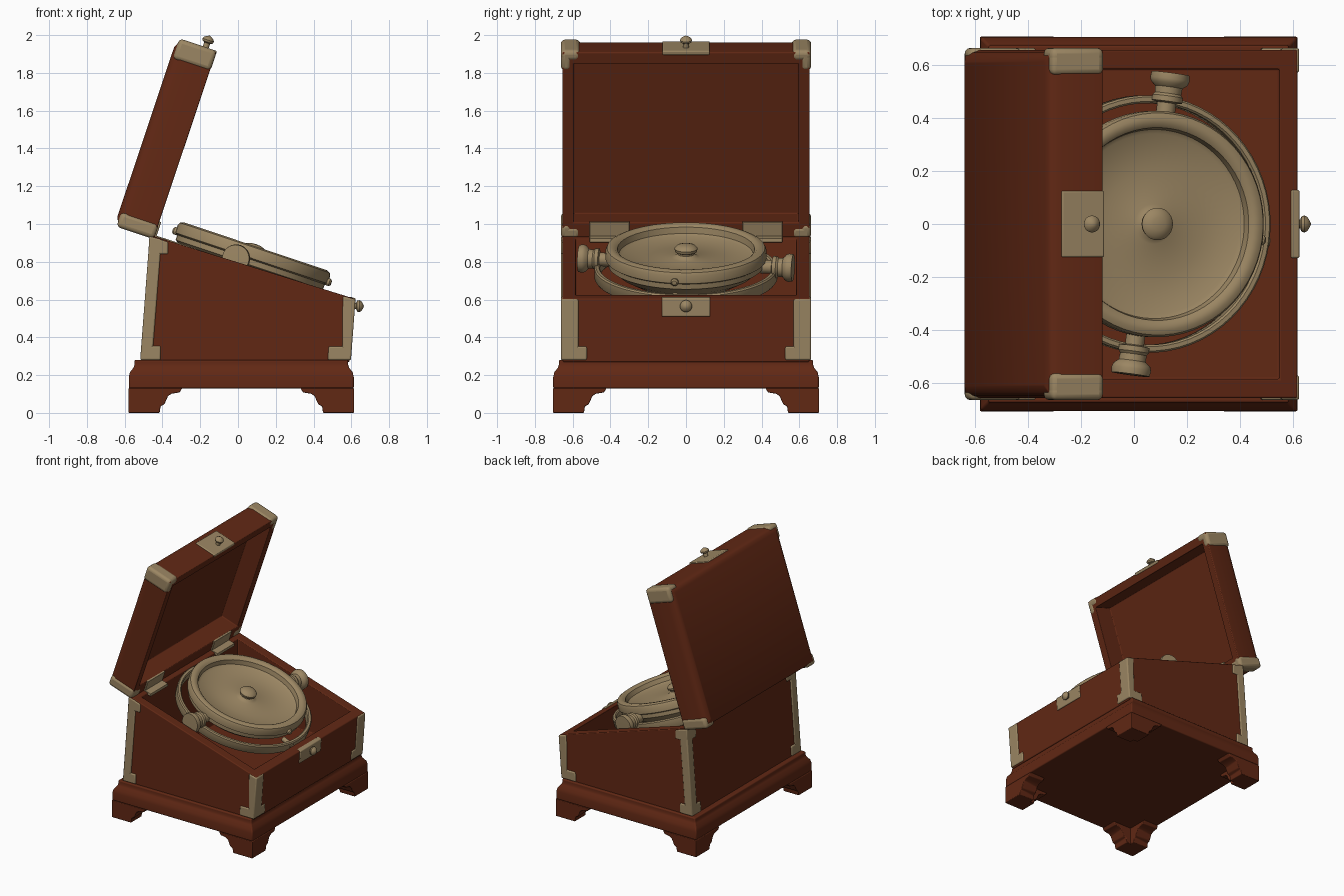
import bpy, bmesh
from math import pi, radians
from mathutils import Matrix, Vector

old = bpy.data.objects.get("Cube")
if old:
    bpy.data.objects.remove(old, do_unlink=True)
bpy.ops.object.select_all(action='DESELECT')


def material(name, color):
    m = bpy.data.materials.new(name)
    m.use_nodes = True
    m.diffuse_color = color
    m.node_tree.nodes["Principled BSDF"].inputs["Base Color"].default_value = color
    return m


wood = material("red brown wood", (0.12, 0.021, 0.007, 1))
brass = material("aged brass", (0.33, 0.24, 0.125, 1))
HERE = Matrix.Identity(4)


def finish(bm, name, mat, frame=HERE, bevel=0):
    bmesh.ops.recalc_face_normals(bm, faces=bm.faces)
    mesh = bpy.data.meshes.new(name)
    bm.to_mesh(mesh)
    bm.free()
    mesh.materials.append(mat)
    ob = bpy.data.objects.new(name, mesh)
    bpy.context.collection.objects.link(ob)
    ob.matrix_world = frame
    ob.select_set(True)
    bpy.context.view_layer.objects.active = ob
    if bevel:
        mod = ob.modifiers.new("soft edges", 'BEVEL')
        mod.width, mod.segments, mod.limit_method = bevel, 3, 'ANGLE'
    return ob


def loft(name, rings, mat, frame=HERE, bevel=0):
    """Rectangular sections (x0, x1, y0, y1, z at x0, z at x1), capped at both ends."""
    bm = bmesh.new()
    loops = []
    for x0, x1, y0, y1, zb, zf in rings:
        pts = ((x0, y0, zb), (x1, y0, zf), (x1, y1, zf), (x0, y1, zb))
        loops.append([bm.verts.new(p) for p in pts])
    for a, b in zip(loops, loops[1:]):
        for i in range(4):
            j = (i + 1) % 4
            bm.faces.new((a[i], a[j], b[j], b[i]))
    bm.faces.new(loops[0])
    bm.faces.new(loops[-1])
    return finish(bm, name, mat, frame, bevel)


def box(name, x, y, z, mat, frame=HERE, bevel=0):
    return loft(name, [(*x, *y, z[0], z[0]), (*x, *y, z[1], z[1])], mat, frame, bevel)


def span(side, a, b):
    return sorted((side * a, side * b))


def prism(name, pts, push, mat, bevel=0):
    bm = bmesh.new()
    face = bm.faces.new([bm.verts.new(p) for p in pts])
    out = bmesh.ops.extrude_face_region(bm, geom=[face])["geom"]
    bmesh.ops.translate(bm, vec=Vector(push),
                        verts=[v for v in out if isinstance(v, bmesh.types.BMVert)])
    return finish(bm, name, mat, HERE, bevel)


def lathe(name, profile, mat, frame=HERE, steps=48):
    bm = bmesh.new()
    vs = [bm.verts.new((r, 0, z)) for r, z in profile]
    es = [bm.edges.new(p) for p in zip(vs, vs[1:])]
    bmesh.ops.spin(bm, geom=vs + es, cent=(0, 0, 0), axis=(0, 0, 1),
                   angle=2 * pi, steps=steps)
    bmesh.ops.remove_doubles(bm, verts=bm.verts, dist=0.0005)
    return finish(bm, name, mat, frame)


def move(x, y, z):
    return Matrix.Translation((x, y, z))


def turn(deg, axis):
    return Matrix.Rotation(radians(deg), 4, axis)


# Base moulding
steps = [(0, 0.13), (0, 0.19), (0.006, 0.215), (0.025, 0.24), (0.03, 0.255), (0.03, 0.28)]
loft("base_moulding", [(-0.578 + i, 0.613 - i, i - 0.703, 0.703 - i, z, z) for i, z in steps],
     wood, bevel=0.008)

# Bracket feet: two arms meet at each corner
bracket = [(0, 0), (0.165, 0), (0.17, 0.035), (0.19, 0.045), (0.21, 0.09),
           (0.23, 0.102), (0.27, 0.108), (0.285, 0.131), (0, 0.131)]
for sx, cx in ((-1, -0.58), (1, 0.615)):
    for sy in (-1, 1):
        cy = sy * 0.705
        tag = ("back" if sx < 0 else "front") + ("_right" if sy < 0 else "_left")
        prism("foot_side_" + tag, [(cx - sx * d, cy, z) for d, z in bracket],
              (0, -sy * 0.13, 0), wood, 0.005)
        prism("foot_end_" + tag, [(cx, cy - sy * d, z) for d, z in bracket],
              (-sx * 0.13, 0, 0), wood, 0.005)

# Sloped open case
loft("case", [(-0.51, 0.59, -0.653, 0.653, 0.27, 0.27),
              (-0.46, 0.615, -0.655, 0.655, 0.94, 0.605),
              (-0.41, 0.547, -0.583, 0.583, 0.924, 0.626),
              (-0.41, 0.547, -0.583, 0.583, 0.37, 0.37)], wood, bevel=0.006)

# Brass corner fittings of the case
for s in (-1, 1):
    tag = "_right" if s < 0 else "_left"
    y = span(s, 0.595, 0.662)
    loft("back_corner_strip" + tag, [(-0.518, -0.455, *y, 0.28, 0.28),
                                     (-0.468, -0.405, *y, 0.935, 0.918)], brass, bevel=0.008)
    wide = span(s, 0.55, 0.662)
    loft("back_corner_foot" + tag, [(-0.518, -0.41, *wide, 0.28, 0.28),
                                    (-0.512, -0.41, *wide, 0.355, 0.355)], brass, bevel=0.008)
    loft("back_corner_head" + tag, [(-0.475, -0.37, *y, 0.84, 0.84),
                                    (-0.469, -0.37, *y, 0.936, 0.905)], brass, bevel=0.008)
    loft("back_corner_tab" + tag, [(-0.475, -0.42, *wide, 0.84, 0.84),
                                   (-0.469, -0.42, *wide, 0.936, 0.92)], brass, bevel=0.008)
    y = span(s, 0.57, 0.662)
    loft("front_corner_strip" + tag, [(0.551, 0.598, *y, 0.28, 0.28),
                                      (0.555, 0.622, *y, 0.618, 0.6)], brass, bevel=0.008)
    y = span(s, 0.525, 0.662)
    loft("front_corner_foot" + tag, [(0.475, 0.598, *y, 0.28, 0.28),
                                     (0.48, 0.603, *y, 0.352, 0.352)], brass, bevel=0.008)

# Front latch
knob = [(0, 0), (0.016, 0), (0.016, 0.028), (0.029, 0.034), (0.032, 0.045),
        (0.026, 0.056), (0.013, 0.064), (0, 0.07)]
loft("latch_plate", [(0.59, 0.615, -0.128, 0.128, 0.51, 0.51),
                     (0.59, 0.623, -0.128, 0.128, 0.616, 0.606)], brass, bevel=0.006)
lathe("latch_knob", knob, brass, move(0.597, 0, 0.565) @ turn(90, 'Y'), 20)

# Open lid, built lying flat and swung up about the hinge
lid = move(-0.44, 0, 0.926) @ turn(-71.5, 'Y')
shell = [(0, 0.005), (0, 0.17), (0.01, 0.2), (0.022, 0.214), (0.045, 0.224)]
cavity = [(0.085, 0.97, -0.595, 0.595, z, z) for z in (0.15, 0.005)]
loft("lid", cavity + [(i, 1.035 - i, i - 0.655, 0.655 - i, z, z) for i, z in shell],
     wood, lid, 0.006)
for s in (-1, 1):
    tag = "_right" if s < 0 else "_left"
    side, end = span(s, 0.605, 0.663), span(s, 0.56, 0.663)
    box("lid_top_side_cap" + tag, (0.93, 1.043), side, (0.002, 0.212), brass, lid, 0.022)
    box("lid_top_end_cap" + tag, (0.985, 1.043), end, (0.002, 0.212), brass, lid, 0.022)
    box("lid_low_side_cap" + tag, (-0.008, 0.075), side, (0.002, 0.212), brass, lid, 0.022)
    box("lid_low_end_cap" + tag, (-0.008, 0.06), end, (0.002, 0.212), brass, lid, 0.022)
    # Hinge leaves and barrel
    y = span(s, 0.3, 0.51)
    box("hinge_lid_leaf" + tag, (0, 0.09), y, (-0.005, 0.01), brass, lid, 0.003)
    loft("hinge_case_leaf" + tag, [(-0.46, -0.385, *y, 0.925, 0.902),
                                   (-0.46, -0.385, *y, 0.946, 0.923)], brass, bevel=0.003)
    lathe("hinge_barrel" + tag, [(0, -0.105), (0.014, -0.105), (0.014, 0.105), (0, 0.105)],
          brass, move(-0.45, s * 0.405, 0.937) @ turn(90, 'X'), 16)
box("lid_latch_plate", (1.02, 1.043), (-0.125, 0.125), (0.002, 0.17), brass, lid, 0.006)
lathe("lid_knob", knob, brass, lid @ move(1.038, 0, 0.065) @ turn(90, 'Y'), 20)

# Instrument bowl with centre knob, tilted with the case
gimbal = move(0.06, 0, 0.785) @ turn(18.5, 'Y') @ turn(-8, 'Z')
lathe("bowl", [(0, -0.13), (0.15, -0.12), (0.28, -0.085), (0.36, -0.04), (0.395, -0.01),
               (0.412, 0), (0.412, 0.028), (0.426, 0.036), (0.426, 0.078), (0.418, 0.094),
               (0.4, 0.102), (0.378, 0.1), (0.363, 0.088), (0.356, 0.055), (0.34, 0.044),
               (0.2, 0.036), (0.075, 0.042), (0.06, 0.048), (0.044, 0.06), (0.044, 0.068),
               (0.058, 0.075), (0.061, 0.09), (0.05, 0.104), (0.025, 0.112), (0, 0.114)],
      brass, gimbal, 64)

# Gimbal ring
lathe("gimbal_ring", [(0.455, -0.07), (0.462, -0.08), (0.478, -0.08), (0.485, -0.07),
                      (0.485, -0.018), (0.478, -0.01), (0.462, -0.01), (0.455, -0.018),
                      (0.455, -0.07)], brass, gimbal, 64)

# Side pivots and small end pins
pivot = [(0, 0.4), (0.036, 0.4), (0.036, 0.46), (0.058, 0.465), (0.058, 0.485), (0.05, 0.495),
         (0.052, 0.52), (0.07, 0.535), (0.075, 0.55), (0.072, 0.572), (0, 0.574)]
pin = [(0, 0.39), (0.02, 0.39), (0.02, 0.438), (0.012, 0.446), (0, 0.447)]
for s, tag in ((-1, "right"), (1, "left")):
    lathe("pivot_" + tag, pivot, brass, gimbal @ move(0, 0, 0.008) @ turn(-90 * s, 'X'), 32)
for s, tag in ((-1, "back"), (1, "front")):
    lathe("pin_" + tag, pin, brass, gimbal @ move(0, 0, 0.045) @ turn(90 * s, 'Y'), 16)
    lathe("ring_pin_" + tag, [(0, 0.4), (0.018, 0.4), (0.018, 0.49), (0, 0.492)], brass,
          gimbal @ move(0, 0, -0.04) @ turn(90 * s, 'Y'), 16)

bpy.ops.object.shade_smooth_by_angle(angle=radians(35))
